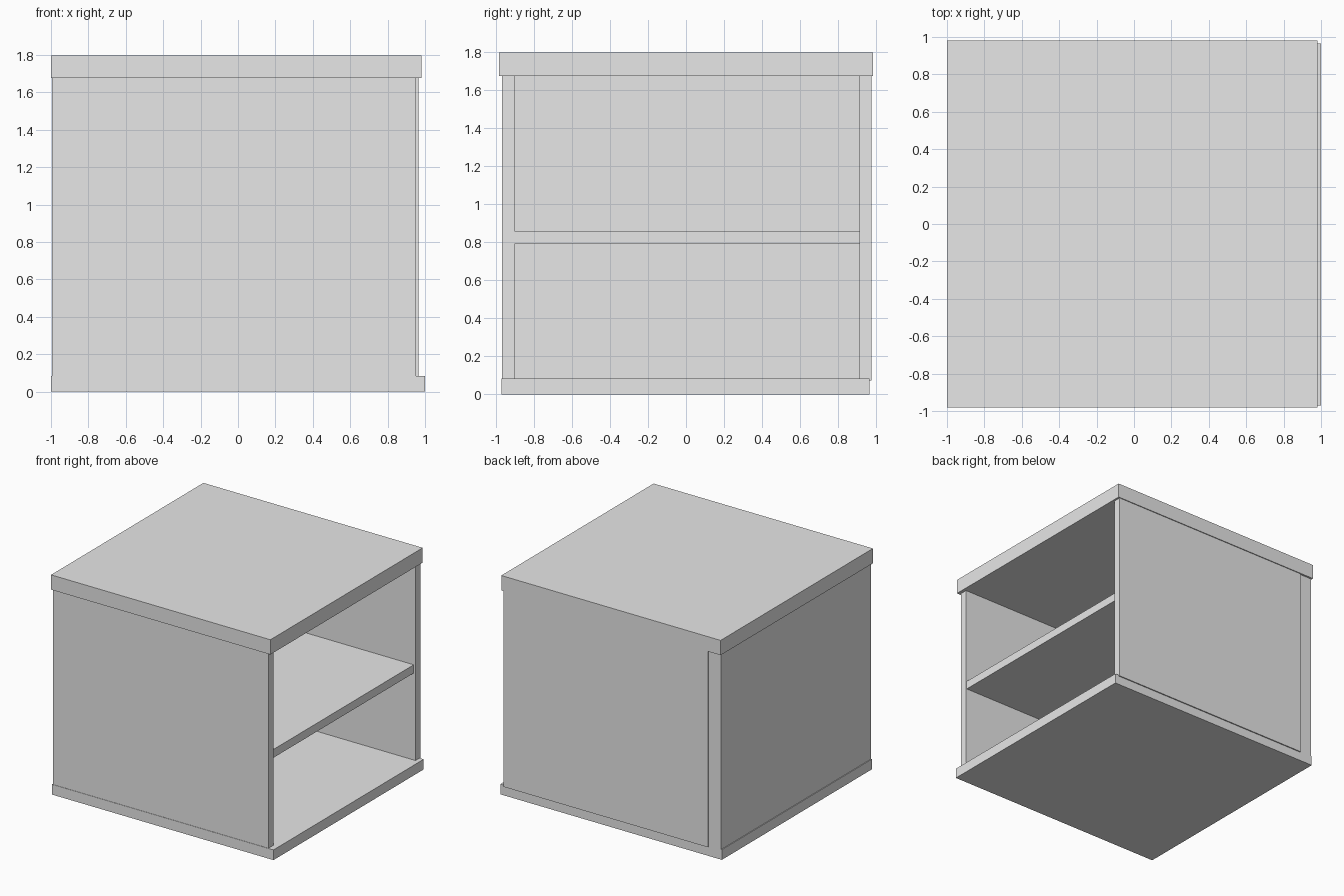
import bpy
from mathutils import Vector

cube = bpy.data.objects.get("Cube")
if cube:
    bpy.data.objects.remove(cube, do_unlink=True)

GREY = (0.8, 0.8, 0.8, 1.0)
grey = bpy.data.materials.new("plain_grey")
grey.use_nodes = True
grey.diffuse_color = GREY
grey.node_tree.nodes["Principled BSDF"].inputs["Base Color"].default_value = GREY


def board(name, low, high):
    """Flat board between two opposite corners."""
    low, high = Vector(low), Vector(high)
    bpy.ops.mesh.primitive_cube_add(size=1, location=(low + high) / 2)
    ob = bpy.context.object
    ob.name = name
    ob.scale = high - low
    bpy.ops.object.transform_apply(location=False, rotation=False, scale=True)
    ob.data.materials.append(grey)
    return ob


FLOOR = 0.083    # top of the base
CEILING = 1.676  # underside of the top
INNER = -0.88    # inside face of the closed end

# Horizontal boards
board("base", (-1, -0.971, 0), (1, 0.966, FLOOR))
board("top", (-1, -0.982, CEILING), (0.98, 0.982, 1.797))
board("shelf", (INNER, -0.903, 0.792), (0.947, 0.913, 0.86))

# Upright boards, leaving the +x side open
board("end_panel", (-0.994, -0.968, FLOOR), (INNER, 0.966, CEILING))
board("front_panel", (INNER, -0.968, FLOOR), (0.953, -0.903, CEILING))
board("back_panel", (INNER, 0.913, 0.074), (0.964, 0.975, CEILING))
